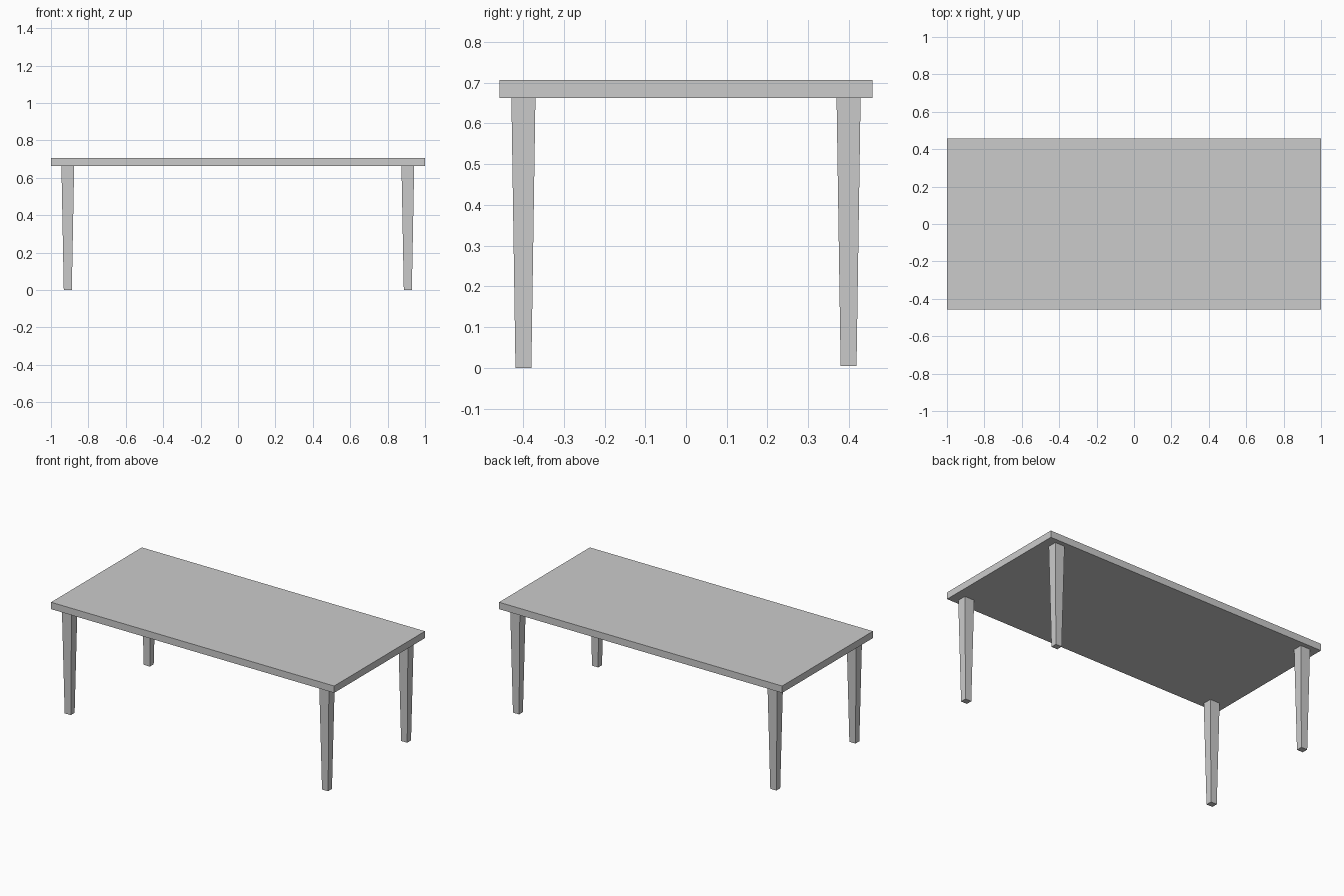
import bpy, bmesh

if "Cube" in bpy.data.objects:
    bpy.data.objects.remove(bpy.data.objects["Cube"])

TOP_Z, UNDER_Z = 0.706, 0.662


def tapered_box(name, center, top_size, bottom_size, z0, z1):
    """Box whose lower and upper ends can differ in size."""
    bm = bmesh.new()
    bmesh.ops.create_cube(bm, size=1.0)
    for v in bm.verts:
        upper = v.co.z > 0
        w, d = top_size if upper else bottom_size
        v.co = (center[0] + v.co.x * w, center[1] + v.co.y * d, z1 if upper else z0)
    mesh = bpy.data.meshes.new(name)
    bm.to_mesh(mesh)
    bm.free()
    obj = bpy.data.objects.new(name, mesh)
    bpy.context.collection.objects.link(obj)
    return obj


# Rectangular slab
tapered_box("table_top", (0, 0), (2.0, 0.916), (2.0, 0.916), UNDER_Z, TOP_Z)

# Four tapered legs, the back pair ends very slightly higher
for depth, y, foot in (("front", -0.399, 0.0), ("back", 0.399, 0.005)):
    for side, x in (("left", -0.91), ("right", 0.908)):
        tapered_box(f"{depth}_{side}_leg", (x, y), (0.068, 0.059),
                    (0.043, 0.039), foot, UNDER_Z)
